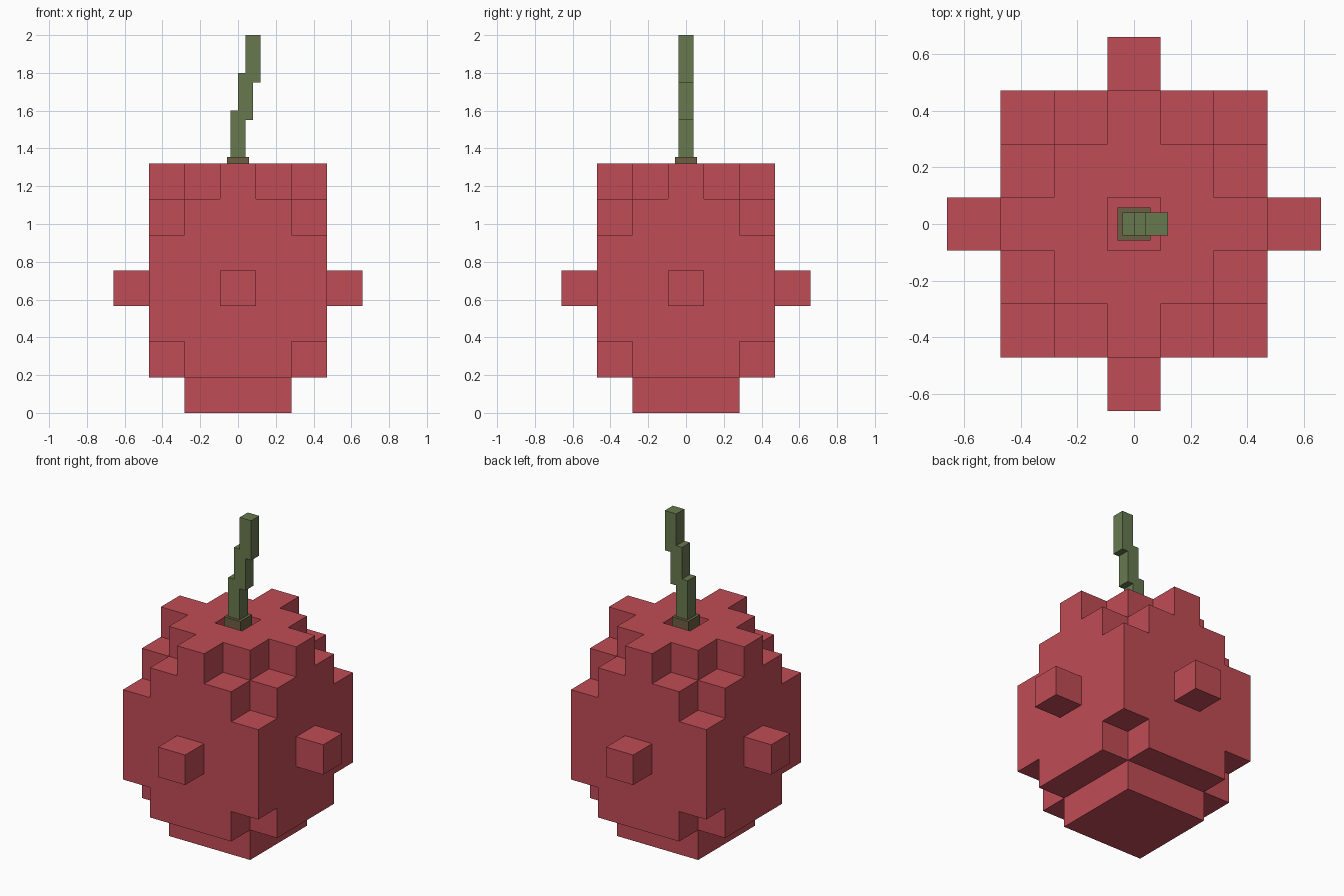
import bpy, bmesh, math
from mathutils import Vector

if "Cube" in bpy.data.objects:
    bpy.data.objects.remove(bpy.data.objects["Cube"])

V = 1.32 / 7  # block size


def material(name, rgb):
    m = bpy.data.materials.new(name)
    m.diffuse_color = (*rgb, 1)
    m.use_nodes = True
    m.node_tree.nodes["Principled BSDF"].inputs["Base Color"].default_value = m.diffuse_color
    return m


RED = material("berry red", (0.527, 0.072, 0.089))
GREEN = material("stem green", (0.136, 0.191, 0.078))
BROWN = material("olive brown", (0.150, 0.112, 0.054))


def finish(name, bm, mat):
    me = bpy.data.meshes.new(name)
    bm.to_mesh(me)
    bm.free()
    me.materials.append(mat)
    ob = bpy.data.objects.new(name, me)
    bpy.context.collection.objects.link(ob)
    return ob


def box(name, x, half, z0, z1, mat):
    bm = bmesh.new()
    bmesh.ops.create_cube(bm, size=1)
    for v in bm.verts:
        v.co = Vector((x + v.co.x * 2 * half, v.co.y * 2 * half,
                       z0 + (v.co.z + 0.5) * (z1 - z0)))
    return finish(name, bm, mat)


def filled(x, y, k):
    """Whether the fruit has a block in column x, y of layer k."""
    a, b = sorted((abs(x), abs(y)))
    if k == 0:
        return b <= 1
    if k in (1, 5):
        return b <= 2 and a <= 1
    if k in (2, 4):
        return b <= 2
    if k == 3:
        return b <= 2 or (b == 3 and a == 0)   # side nubs
    if k == 6:
        return 0 < b <= 1 or (b == 2 and a == 0)  # crown with stem socket
    return False


# Blocky fruit: outer faces only, flat areas merged
bm = bmesh.new()
axes = [Vector((1, 0, 0)), Vector((0, 1, 0)), Vector((0, 0, 1))]
for x in range(-3, 4):
    for y in range(-3, 4):
        for k in range(7):
            if not filled(x, y, k):
                continue
            c = Vector((x, y, k + 0.5))
            for i in range(3):
                for s in (1, -1):
                    n = axes[i] * s
                    if filled(x + int(n.x), y + int(n.y), k + int(n.z)):
                        continue
                    u, w = axes[(i + 1) % 3] / 2, axes[(i + 2) % 3] / 2 * s
                    bm.faces.new([bm.verts.new((c + n / 2 + d) * V)
                                  for d in (-u - w, u - w, u + w, w - u)])
bmesh.ops.remove_doubles(bm, verts=bm.verts, dist=0.001)
bmesh.ops.dissolve_limit(bm, angle_limit=math.radians(1),
                         verts=bm.verts, edges=bm.edges)
finish("fruit", bm, RED)

# Stem base set in the socket
box("stem_base", 0, 0.058, 6 * V, 1.355, BROWN)

# Stepped stem leaning to the right
for i in range(3):
    box(f"stem_{i + 1}", 0.04 * i, 0.04, 1.35 + 0.2 * i, 1.6 + 0.2 * i, GREEN)
